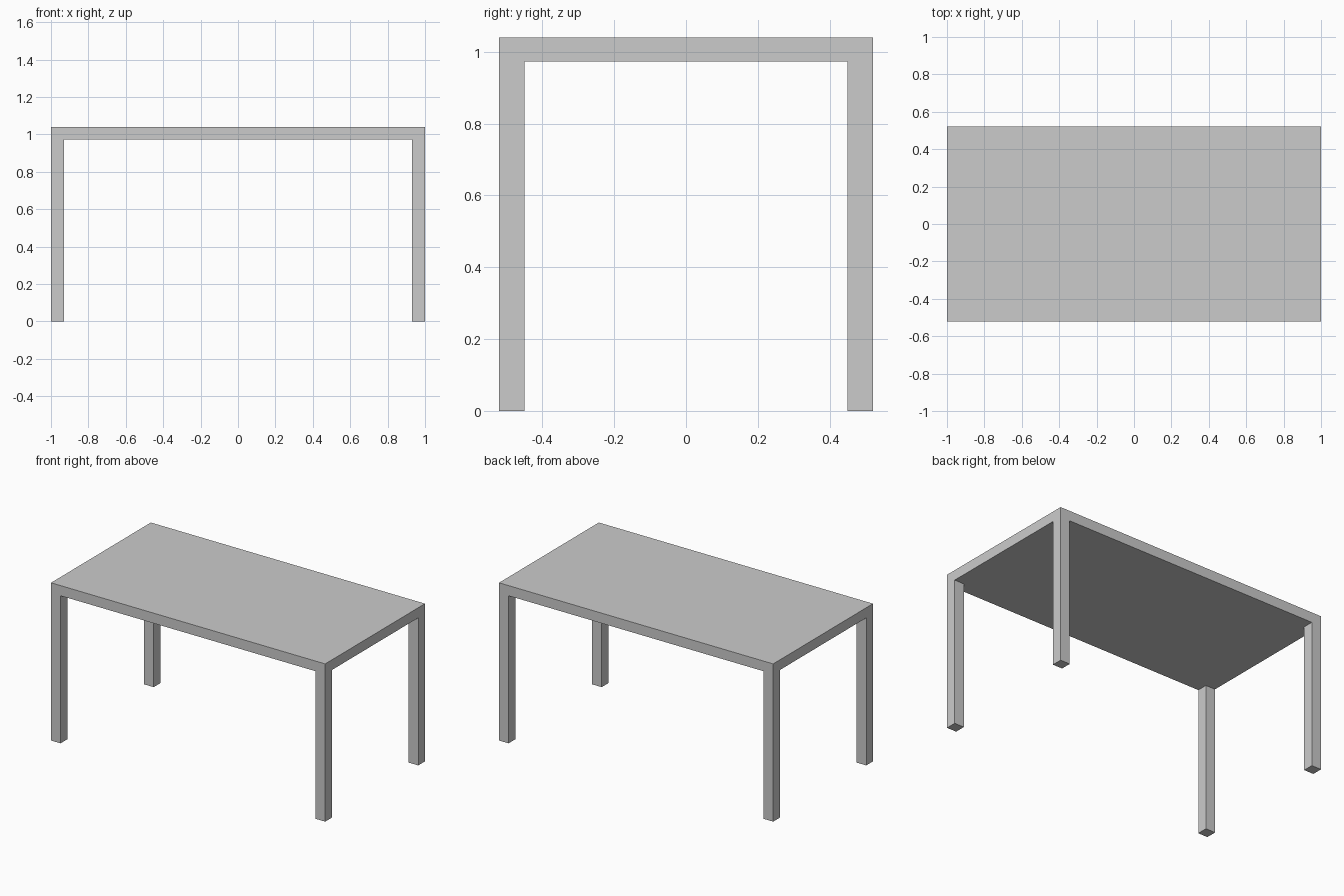
import bpy, bmesh
from mathutils import Matrix

if "Cube" in bpy.data.objects:
    bpy.data.objects.remove(bpy.data.objects["Cube"])

WIDTH, DEPTH, HEIGHT = 2.0, 1.04, 1.04
THICK, LEG = 0.067, 0.07
under = HEIGHT - THICK

# Tabletop slab
bm = bmesh.new()
bmesh.ops.create_cube(
    bm, size=1,
    matrix=Matrix.Translation((0, 0, HEIGHT - THICK / 2)) @ Matrix.Diagonal((WIDTH, DEPTH, THICK, 1)))

# Loop cuts marking out the leg squares at the corners
for axis, half in ((0, WIDTH / 2), (1, DEPTH / 2)):
    for side in (-1, 1):
        point, normal = [0, 0, 0], [0, 0, 0]
        point[axis], normal[axis] = side * (half - LEG), 1
        bmesh.ops.bisect_plane(bm, geom=bm.verts[:] + bm.edges[:] + bm.faces[:],
                               plane_co=point, plane_no=normal)

# Legs extruded down from the four underside corner faces
bm.normal_update()
corners = []
for face in bm.faces:
    c = face.calc_center_median()
    if face.normal.z < -0.9 and abs(c.x) > WIDTH / 2 - LEG and abs(c.y) > DEPTH / 2 - LEG:
        corners.append(face)
feet = bmesh.ops.extrude_discrete_faces(bm, faces=corners)["faces"]
for foot in feet:
    bmesh.ops.translate(bm, verts=foot.verts[:], vec=(0, 0, -under))

bmesh.ops.recalc_face_normals(bm, faces=bm.faces[:])
mesh = bpy.data.meshes.new("table")
bm.to_mesh(mesh)
bm.free()
bpy.context.collection.objects.link(bpy.data.objects.new("table", mesh))
